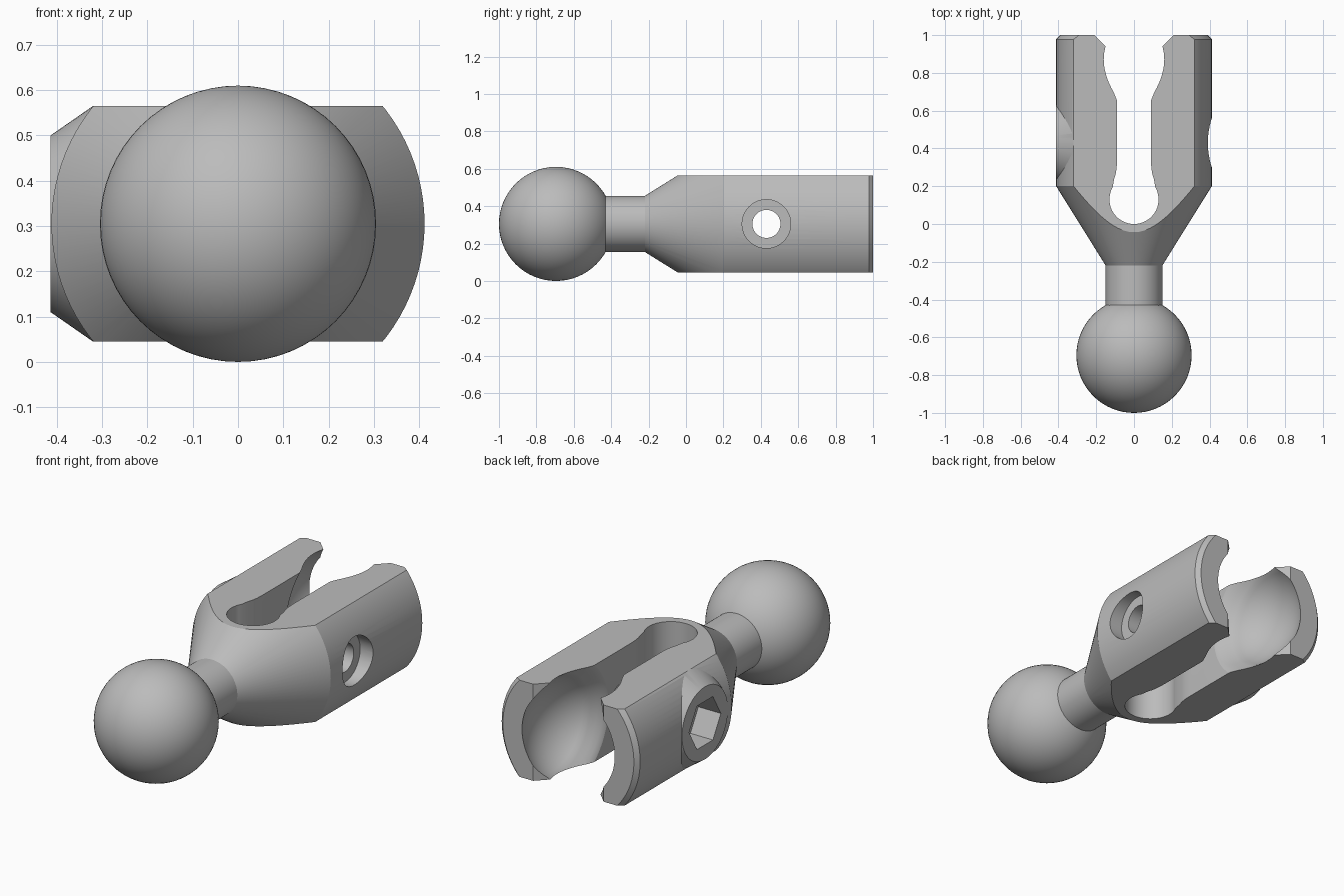
import bpy, bmesh, math
from mathutils import Matrix, Vector

if "Cube" in bpy.data.objects:
    bpy.data.objects.remove(bpy.data.objects["Cube"], do_unlink=True)

MID = 0.305          # height of the long axis
R = 0.305            # ball and socket radius

grey = bpy.data.materials.new("plain_grey")
grey.use_nodes = True
grey.diffuse_color = (0.5, 0.5, 0.5, 1)
grey.node_tree.nodes["Principled BSDF"].inputs["Base Color"].default_value = grey.diffuse_color

AXES = {"x": Matrix.Rotation(math.pi / 2, 4, "Y"),
        "y": Matrix.Rotation(-math.pi / 2, 4, "X")}


def finish(name, bm):
    bmesh.ops.recalc_face_normals(bm, faces=bm.faces[:])
    mesh = bpy.data.meshes.new(name)
    bm.to_mesh(mesh)
    bm.free()
    mesh.materials.append(grey)
    obj = bpy.data.objects.new(name, mesh)
    bpy.context.collection.objects.link(obj)
    return obj


def lathe(name, profile, axis, y=0, sides=96, phase=0):
    """Closed solid turned from (along, radius) points about an axis."""
    bm = bmesh.new()
    place = Matrix.Translation((0, y, MID)) @ AXES[axis]
    rings = []
    for along, r in profile:
        angles = [phase + math.tau * i / sides for i in range(sides)]
        rings.append([bm.verts.new(place @ Vector((r * math.cos(a), r * math.sin(a), along)))
                      for a in angles])
    for a, b in zip(rings, rings[1:]):
        for i in range(sides):
            j = (i + 1) % sides
            bm.faces.new((a[i], a[j], b[j], b[i]))
    bm.faces.new(rings[0])
    bm.faces.new(rings[-1])
    return finish(name, bm)


def prism(name, outline, low, high):
    """Upright solid from an (x, y) outline."""
    bm = bmesh.new()
    face = bm.faces.new([bm.verts.new((x, y, low)) for x, y in outline])
    top = bmesh.ops.extrude_face_region(bm, geom=[face])["geom"]
    bmesh.ops.translate(bm, vec=(0, 0, high - low),
                        verts=[v for v in top if isinstance(v, bmesh.types.BMVert)])
    return finish(name, bm)


def combine(target, tool, operation):
    mod = target.modifiers.new(operation, "BOOLEAN")
    mod.operation = operation
    mod.solver = "EXACT"
    mod.object = tool
    bpy.context.view_layer.objects.active = target
    bpy.ops.object.modifier_apply(modifier=mod.name)
    bpy.data.objects.remove(tool, do_unlink=True)


def smooth(obj, angle):
    bpy.ops.object.select_all(action="DESELECT")
    obj.select_set(True)
    bpy.context.view_layer.objects.active = obj
    bpy.ops.object.shade_smooth_by_angle(angle=math.radians(angle))


# Turned fork body with neck, cone and chamfered end
fork = lathe("fork_body", [(-0.5, 0.15), (-0.22, 0.15), (0.2, 0.412),
                           (0.978, 0.412), (1.0, 0.39)], "y")

# Tapered boss around the nut pocket
combine(fork, lathe("boss", [(-0.414, 0.195), (-0.28, 0.288), (-0.2, 0.25)], "x", 0.43), "UNION")

# Flats on top and bottom
combine(fork, prism("flats", [(-1, -1), (1, -1), (1, 2), (-1, 2)], MID - 0.26, MID + 0.26),
        "INTERSECT")

# Keyhole slot with a rounded root and flared mouth
arc = [math.radians(-90 + 8 * i) for i in range(16)]
half = [(0.13 * math.cos(a), 0.13 + 0.13 * math.sin(a)) for a in arc]
half[0] = (0, 0)
half += [(0.105, 0.24), (0.097, 0.265), (0.092, 0.295), (0.09, 0.33),
         (0.09, 0.88), (0.26, 1.05)]
combine(fork, prism("slot", half + [(-x, y) for x, y in reversed(half[1:])], -0.2, 0.8),
        "DIFFERENCE")

# Ball socket with an eased rim
side = [(0.085, 0.352), (0.093, 0.333), (0.106, 0.314), (0.127, 0.293), (0.15, 0.27)]
for i in range(15):
    a = math.radians(32 + 4 * i)
    side.append((R * math.sin(a), R * math.cos(a)))
socket = [(-x, r) for x, r in reversed(side)] + side
combine(fork, lathe("socket", socket, "x", 0.87), "DIFFERENCE")

# Cross bolt hole with counterbore, and hexagonal nut pocket
combine(fork, lathe("bolt_hole", [(-0.6, 0.075), (0.335, 0.075), (0.335, 0.13), (0.6, 0.13)],
                    "x", 0.43, 48), "DIFFERENCE")
combine(fork, lathe("nut_pocket", [(-0.6, 0.135), (-0.28, 0.135)],
                    "x", 0.43, 6, math.pi / 6), "DIFFERENCE")
smooth(fork, 20)

# Ball end
bpy.ops.mesh.primitive_uv_sphere_add(segments=64, ring_count=32, radius=R,
                                     location=(0, -0.695, MID))
ball = bpy.context.object
ball.name = "ball"
ball.data.materials.append(grey)
smooth(ball, 30)
